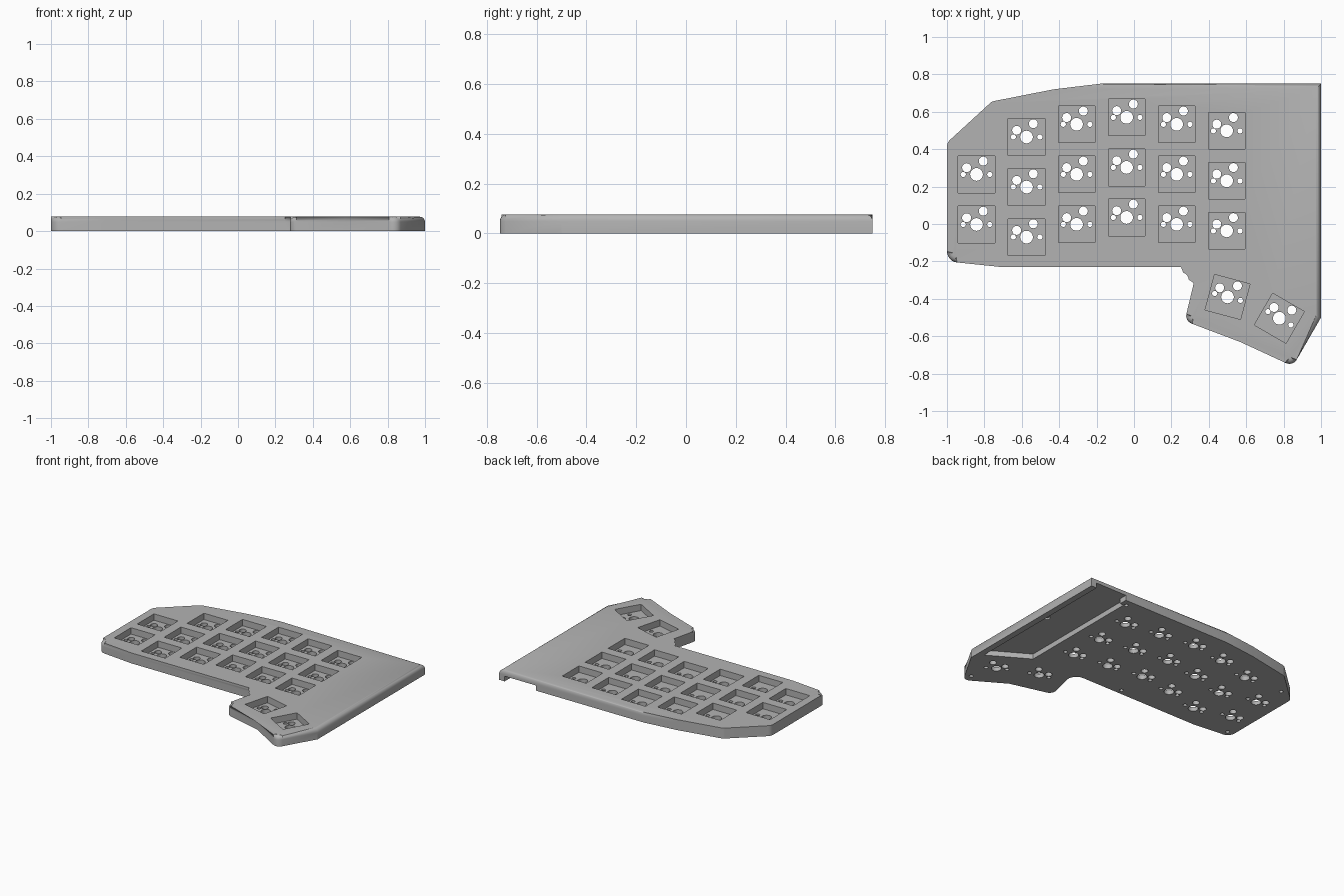
import bpy, bmesh, math
from mathutils import Vector, Matrix

cube = bpy.data.objects.get("Cube")
if cube:
    bpy.data.objects.remove(cube, do_unlink=True)

THICK = 0.077
FLOOR = 0.03       # top of the floor inside each switch pocket
KEY = 0.196        # switch opening
PITCH = 0.2675     # key spacing

grey = bpy.data.materials.new("case grey")
grey.use_nodes = True
grey.diffuse_color = (0.45, 0.45, 0.45, 1)
grey.node_tree.nodes["Principled BSDF"].inputs["Base Color"].default_value = (0.45, 0.45, 0.45, 1)


def make_object(name, bm):
    bmesh.ops.recalc_face_normals(bm, faces=bm.faces[:])
    mesh = bpy.data.meshes.new(name)
    bm.to_mesh(mesh)
    bm.free()
    mesh.materials.append(grey)
    obj = bpy.data.objects.new(name, mesh)
    bpy.context.collection.objects.link(obj)
    return obj


def rounded(corners, steps=6):
    """Replace each (x, y, radius) corner by an arc."""
    pts = []
    for i, (x, y, r) in enumerate(corners):
        p = Vector((x, y))
        if r == 0:
            pts.append(p)
            continue
        a = (Vector(corners[i - 1][:2]) - p).normalized()
        b = (Vector(corners[(i + 1) % len(corners)][:2]) - p).normalized()
        half = a.angle(b) / 2
        centre = p + (a + b).normalized() * (r / math.sin(half))
        start = p + a * (r / math.tan(half)) - centre
        end = p + b * (r / math.tan(half)) - centre
        turn = start.angle_signed(end)
        for k in range(steps + 1):
            pts.append(centre + Matrix.Rotation(-turn * k / steps, 2) @ start)
    return pts


def prism(bm, pts, z0, z1):
    """Extrude a flat outline between two heights."""
    low = [bm.verts.new((p[0], p[1], z0)) for p in pts]
    high = [bm.verts.new((p[0], p[1], z1)) for p in pts]
    bm.faces.new(low[::-1])
    top = bm.faces.new(high)
    for i in range(len(pts)):
        j = (i + 1) % len(pts)
        bm.faces.new((low[i], low[j], high[j], high[i]))
    return top


def circle(x, y, r, n=24):
    return [(x + r * math.cos(2 * math.pi * k / n), y + r * math.sin(2 * math.pi * k / n))
            for k in range(n)]


# Case body: rounded outline, softened top edge
outline = [(1, 0.75, 0), (-0.18, 0.75, 0), (-0.43, 0.72, 0), (-0.76, 0.655, 0.05),
           (-1, 0.435, 0.05), (-1, -0.2, 0.06), (-0.71, -0.23, 0), (0.34, -0.23, 0.07),
           (0.27, -0.523, 0.045), (0.58, -0.605, 0), (0.847, -0.765, 0.045), (1, -0.5, 0)]
bm = bmesh.new()
top = prism(bm, rounded(outline), 0, THICK)
bmesh.ops.bevel(bm, geom=top.edges[:], offset=0.028, segments=5, profile=0.5,
                affect='EDGES', clamp_overlap=False)
case = make_object("keyboard_case", bm)

# Key positions: (x, y, angle)
columns = [(0.265, 2), (0.465, 3), (0.533, 3), (0.57, 3), (0.533, 3), (0.498, 3)]
keys = [(-0.842 + PITCH * c, y - PITCH * r, 0)
        for c, (y, rows) in enumerate(columns) for r in range(rows)]
keys += [(0.5, -0.39, -15), (0.777, -0.504, -30)]

# Switch pockets and pin holes
pockets, holes = bmesh.new(), bmesh.new()
h = KEY / 2
pins = [(0, 0, 0.034), (-0.071, 0, 0.014), (0.071, 0, 0.014),
        (-0.053, 0.036, 0.024), (0.036, 0.071, 0.024)]
for x, y, angle in keys:
    place = Matrix.Translation((x, y, 0)) @ Matrix.Rotation(math.radians(angle), 4, 'Z')
    square = [place @ Vector((sx * h, sy * h, 0)) for sx, sy in ((-1, -1), (1, -1), (1, 1), (-1, 1))]
    prism(pockets, square, FLOOR, THICK + 0.05)
    for px, py, r in pins:
        c = place @ Vector((px, py, 0))
        prism(holes, circle(c.x, c.y, r), -0.05, FLOOR + 0.02)

# Blind screw holes and the button dimple underneath
for x, y in [(0.84, -0.69), (-0.05, -0.19), (-0.95, -0.16), (-0.88, 0.48), (0.655, 0.7)]:
    prism(holes, circle(x, y, 0.014, 16), -0.05, 0.045)
prism(holes, circle(0.916, 0.18, 0.028), -0.05, 0.05)

# Controller bay underneath, open through the back wall
bay = bmesh.new()
prism(bay, [(0.67, -0.25), (0.955, -0.42), (0.955, 0.9), (0.7, 0.9), (0.7, 0.69), (0.67, 0.69)],
      -0.05, 0.038)

# Cut everything, then drop the cutters
for name, cutter_bm in (("pocket_cutter", pockets), ("bay_cutter", bay), ("hole_cutter", holes)):
    cutter = make_object(name, cutter_bm)
    cutter.hide_render = True
    mod = case.modifiers.new(name, 'BOOLEAN')
    mod.operation = 'DIFFERENCE'
    mod.solver = 'EXACT'
    mod.object = cutter
    bpy.context.view_layer.objects.active = case
    bpy.ops.object.modifier_apply(modifier=mod.name)
    bpy.data.objects.remove(cutter, do_unlink=True)

bpy.ops.object.select_all(action='DESELECT')
case.select_set(True)
bpy.context.view_layer.objects.active = case
bpy.ops.object.shade_smooth_by_angle(angle=math.radians(30))
